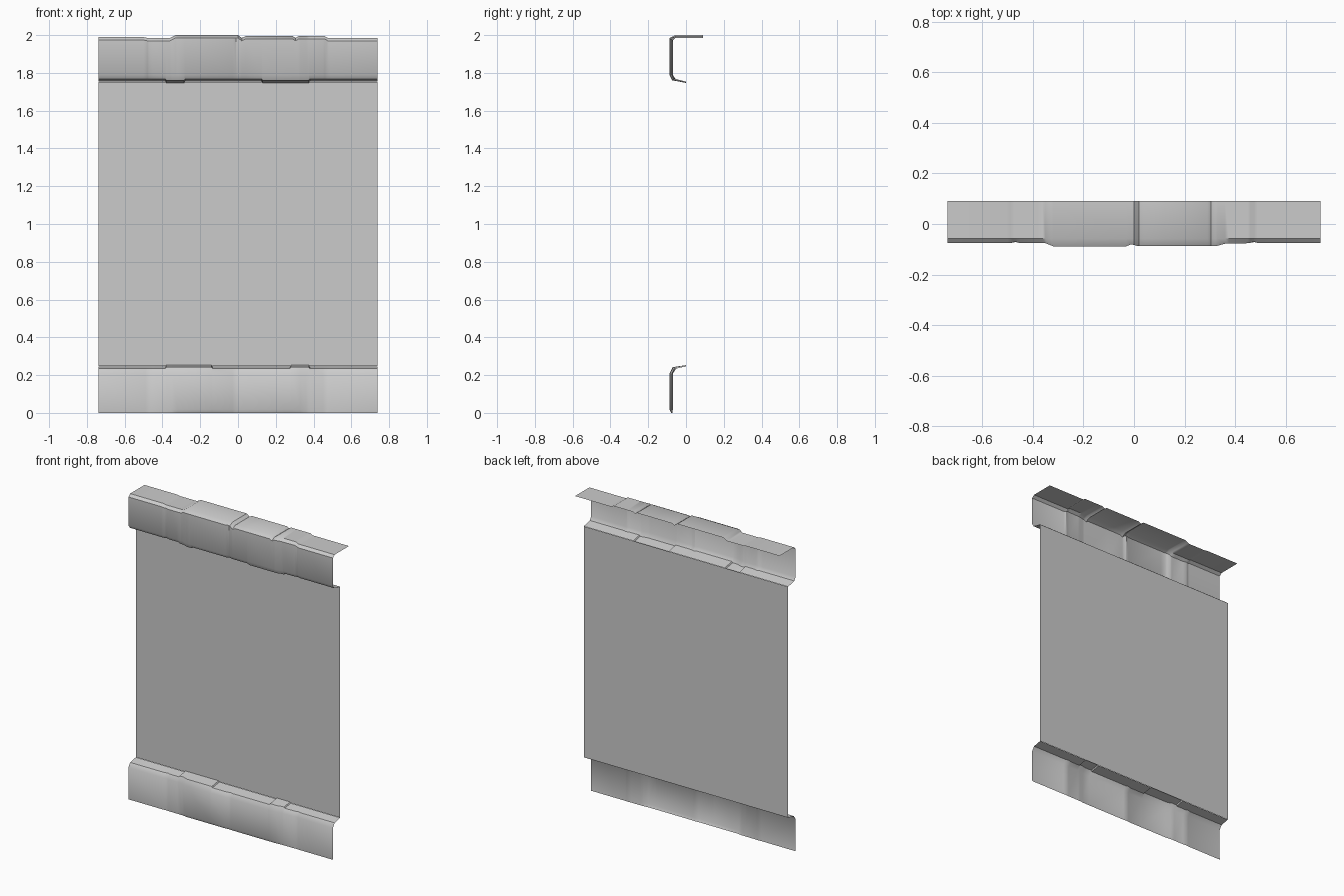
import bpy, bmesh

if "Cube" in bpy.data.objects:
    bpy.data.objects.remove(bpy.data.objects["Cube"])

W = 0.738  # half width


def lerp(points, x):
    """Piecewise linear lookup in a list of (x, value)."""
    for (x0, v0), (x1, v1) in zip(points, points[1:]):
        if x <= x1:
            return v0 + (v1 - v0) * max(0, x - x0) / (x1 - x0)
    return points[-1][1]


def strip(name, profile, front, rim, lip):
    """Loft an open profile along x; each profile point is (y, z) offset by
    the worn-stone curves: front moves y, rim and lip move z by weights."""
    xs = sorted({p[0] for c in (front, rim, lip) for p in c})
    bm = bmesh.new()
    rows = []
    for x in xs:
        f, r, l = lerp(front, x), lerp(rim, x), lerp(lip, x)
        rows.append([bm.verts.new((x, y + wf * f, z + wr * r + wl * l))
                     for y, z, wf, wr, wl in profile])
    for a, b in zip(rows, rows[1:]):
        for i in range(len(a) - 1):
            bm.faces.new((a[i], a[i + 1], b[i + 1], b[i]))
    finish(name, bm)


def finish(name, bm):
    me = bpy.data.meshes.new(name)
    bm.to_mesh(me)
    bm.free()
    ob = bpy.data.objects.new(name, me)
    bpy.context.collection.objects.link(ob)
    bpy.ops.object.select_all(action='DESELECT')
    bpy.context.view_layer.objects.active = ob
    ob.select_set(True)
    bpy.ops.object.shade_smooth_by_angle(angle=0.6)


# Flat wall panel
bm = bmesh.new()
bm.faces.new([bm.verts.new(p) for p in
              ((-W, 0, 0.247), (W, 0, 0.247), (W, 0, 1.753), (-W, 0, 1.753))])
finish("wall_panel", bm)

# Uneven stone front shared by both trims (negative is toward the viewer)
front = [(-W, 0), (-.49, 0), (-.47, .006), (-.45, 0), (-.35, 0), (-.32, -.012),
         (-.03, -.012), (-.01, -.004), (.01, -.010), (.33, -.010), (.36, -.002),
         (.45, 0), (.475, .006), (.49, 0), (W, 0)]

# Top trim: flat ledge, front face, lower lip
strip("top_trim",
      [(.09, 1.985, 0, 1, 0), (-.058, 1.985, 0, 1, 0), (-.076, 1.97, 1, 1, 0),
       (-.076, 1.79, 1, 0, 0), (-.062, 1.768, 1, 0, 1), (0, 1.754, 0, 0, 1)],
      front,
      [(-W, .004), (-.50, .004), (-.48, 0), (-.36, 0), (-.33, .015), (0, .015),
       (.02, 0), (.04, .009), (.29, .009), (.305, 0), (.32, .009), (.46, .009),
       (.475, 0), (W, 0)],
      [(-W, 0), (-.385, 0), (-.38, -.007), (-.285, -.007), (-.28, 0), (.125, 0),
       (.13, -.007), (.375, -.007), (.38, 0), (W, 0)])

# Bottom trim: upper lip and front face
strip("bottom_trim",
      [(0, .246, 0, 0, 1), (-.058, .235, 1, 0, 1), (-.076, .208, 1, 0, 0),
       (-.076, .018, 1, 0, 0), (-.074, .0, .4, 0, 0)],
      front, [(-W, 0), (W, 0)],
      [(-W, 0), (-.385, 0), (-.38, .007), (-.14, .007), (-.135, 0), (.275, 0),
       (.28, .007), (.375, .007), (.38, 0), (W, 0)])
